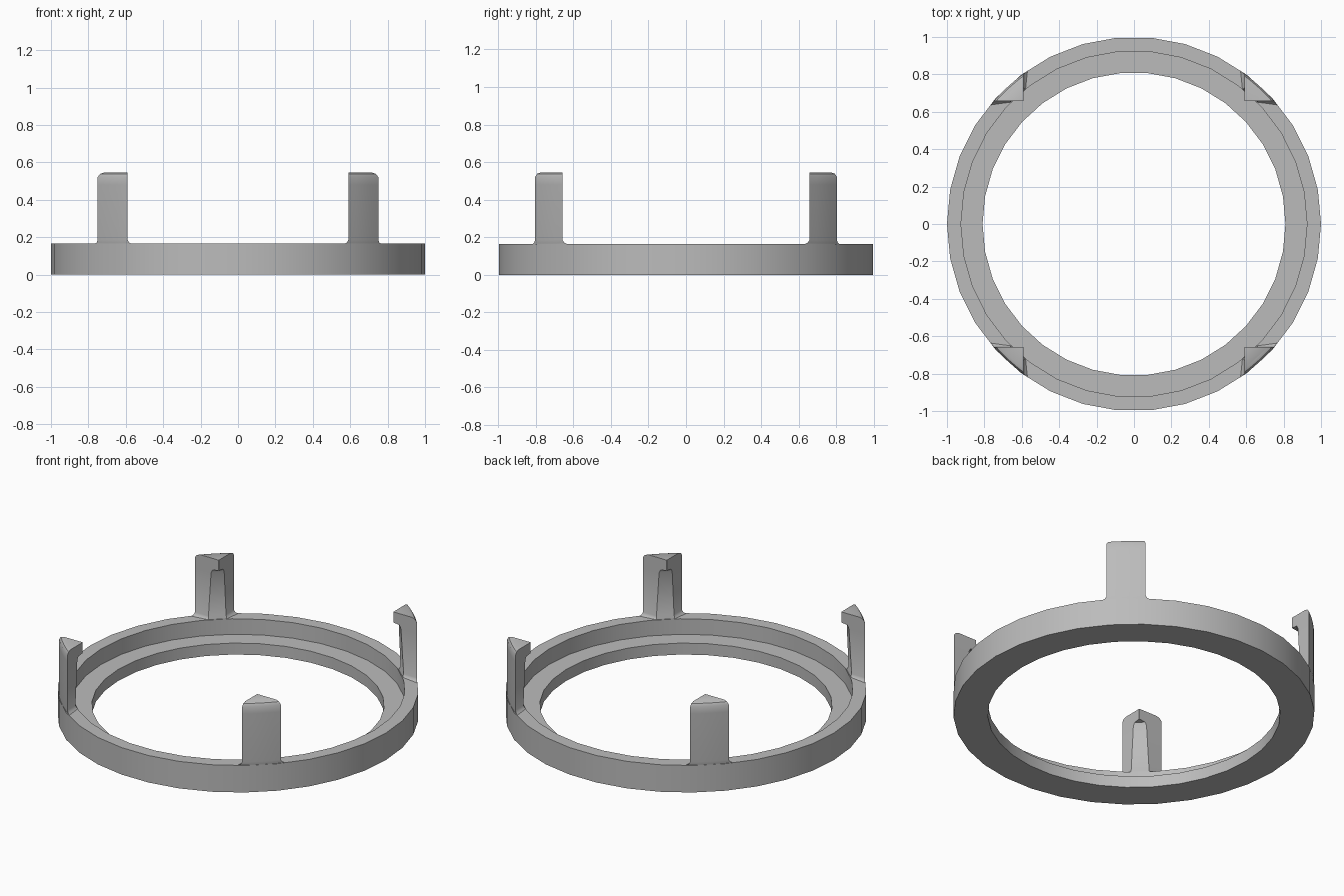
import bpy, bmesh
from math import pi, sin, cos, sqrt, atan2, radians

default = bpy.data.objects.get("Cube")
if default:
    bpy.data.objects.remove(default)

grey = bpy.data.materials.new("plain grey")
grey.use_nodes = True
grey.diffuse_color = (0.5, 0.5, 0.5, 1)
grey.node_tree.nodes["Principled BSDF"].inputs["Base Color"].default_value = (0.5, 0.5, 0.5, 1)

SEGMENTS = 34
RIM_TOP = 0.165
RIM_INNER = 0.925


def skin(bm, loops, closed):
    """Join equal-length point loops with quads; cap the ends unless closed."""
    rows = [[bm.verts.new(p) for p in loop] for loop in loops]
    count = len(rows[0])
    pairs = list(zip(rows, rows[1:]))
    if closed:
        pairs.append((rows[-1], rows[0]))
    else:
        bm.faces.new(rows[0])
        bm.faces.new(rows[-1])
    for low, high in pairs:
        for i in range(count):
            j = (i + 1) % count
            bm.faces.new((low[i], low[j], high[j], high[i]))


def make_object(name, loops, closed):
    bm = bmesh.new()
    skin(bm, loops, closed)
    bmesh.ops.recalc_face_normals(bm, faces=bm.faces)
    mesh = bpy.data.meshes.new(name)
    bm.to_mesh(mesh)
    bm.free()
    mesh.materials.append(grey)
    obj = bpy.data.objects.new(name, mesh)
    bpy.context.collection.objects.link(obj)
    bpy.ops.object.select_all(action='DESELECT')
    obj.select_set(True)
    bpy.context.view_layer.objects.active = obj
    bpy.ops.object.shade_smooth_by_angle(angle=radians(30))
    return obj


# Stepped ring: revolved section with an outer rim and a lower inner ledge
section = [(0.81, 0), (1, 0), (1, RIM_TOP), (RIM_INNER, RIM_TOP),
           (RIM_INNER, 0.07), (0.81, 0.07)]
angles = [2 * pi * i / SEGMENTS for i in range(SEGMENTS)]
make_object("stepped_ring",
            [[(r * cos(a), r * sin(a), z) for r, z in section] for a in angles], True)


def post_loop(z, notch, flare, radius):
    """Corner-shaped section: two square sides, a cut inner corner, a round back."""
    x, y = 0.59 - flare, 0.657 - flare
    inner = [(x, y + notch), (x + notch, y)]
    if z < 0.2:  # keep the foot within the rim
        inner = [(px * s, py * s) for px, py in inner
                 for s in [max(1, (RIM_INNER + 0.002) / sqrt(px * px + py * py))]]
    start = atan2(y, sqrt(radius ** 2 - y ** 2))
    end = atan2(sqrt(radius ** 2 - x ** 2), x)
    back = [start + (end - start) * i / 4 for i in range(5)]
    return [(px, py, z) for px, py in
            inner + [(radius * cos(a), radius * sin(a)) for a in back]]


# Clip posts: flared foot, tapered notch, overhanging hook, rounded back top edge
levels = [(0.12, 0.075, 0.02, 0.995), (RIM_TOP, 0.075, 0.02, 0.995),
          (0.171, 0.072, 0.008, 0.996), (0.185, 0.07, 0, 0.997),
          (0.455, 0.052, 0, 0.997), (0.475, 0.042, 0, 0.997),
          (0.48, 0.002, 0, 0.997), (0.522, 0.002, 0, 0.997),
          (0.538, 0.002, 0, 0.988), (0.545, 0.002, 0, 0.972)]
posts = make_object("clip_posts", [post_loop(*level) for level in levels], False)
mirror = posts.modifiers.new("four corners", 'MIRROR')
mirror.use_axis = (True, True, False)
